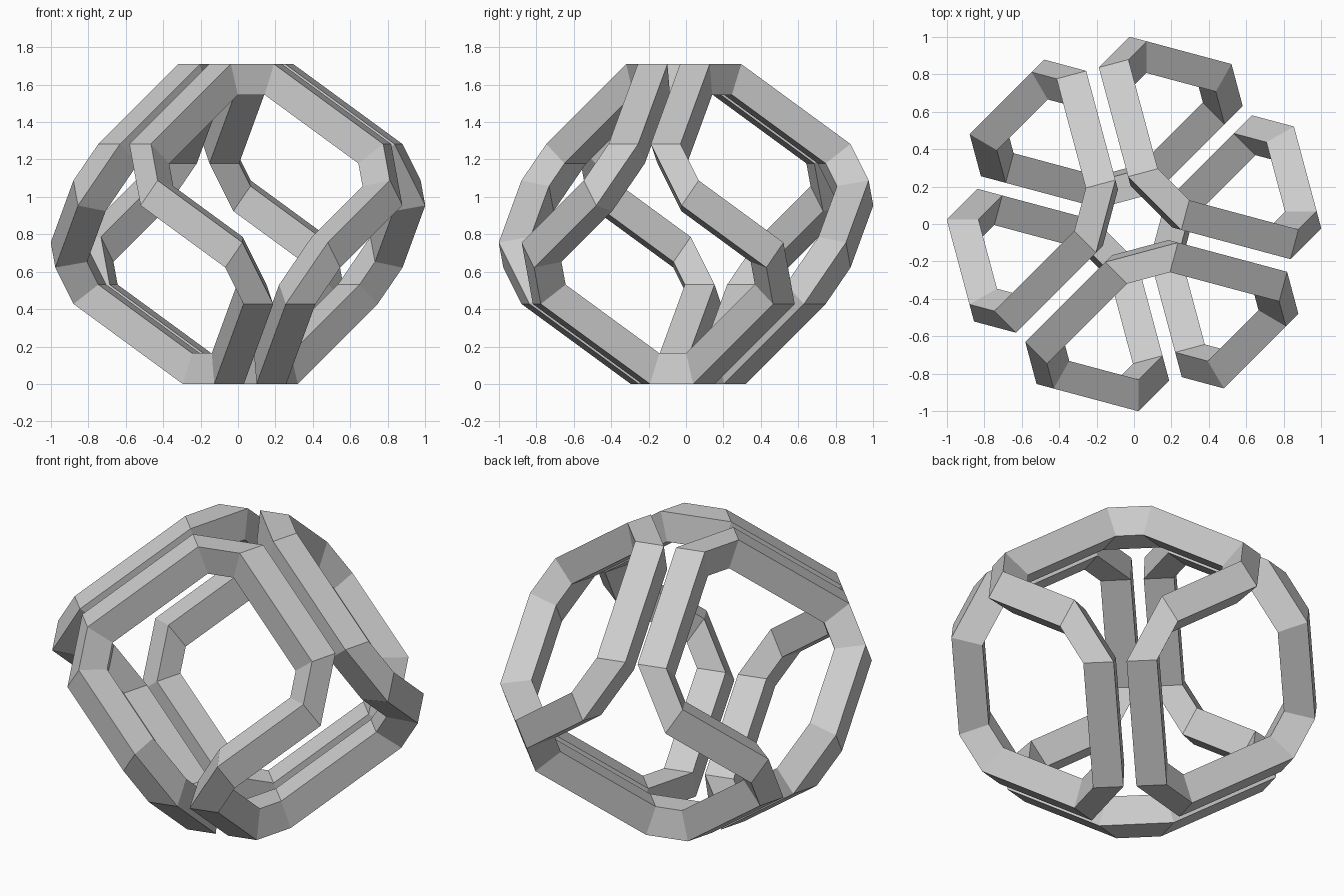
import bpy, bmesh
from math import sqrt, radians, cos, sin
from mathutils import Vector, Matrix

if "Cube" in bpy.data.objects:
    bpy.data.objects.remove(bpy.data.objects["Cube"])

S = 0.164            # bar width and thickness
GAP = 0.035          # half gap between twin bars
M = GAP + S / 2      # offset of a twin bar from its cube edge
E, D = 0.844, 0.855  # distance of edge faces and pole corner faces from the centre
D2 = D + M * sqrt(2 / 3)


def N(*v):
    return Vector(v).normalized()


def section(edge, e, corner, d, side, s1, s2):
    """Four-point joint: edge plane x corner plane x side plane, outer and inner."""
    inv = Matrix((edge, corner, side)).inverted()
    return [inv @ Vector((e - t, d - t, s))
            for t, s in ((0, s1), (0, s2), (S, s2), (S, s1))]


# Joints of half a unit, in cube coordinates (pole corner at 1,1,1)
top = (N(0, 1, 1), E)
far = (N(-1, 1, 1), D2)
A = section(*top, N(1, 1, 1), D, N(0, -1, 1), GAP, GAP + S)
B = section(*top, *far, N(0, -1, 1), GAP, GAP + S)
C = section(N(-1, 0, 1), E + M, *far, N(1, 0, 1), -S / 2, S / 2)


def swap(sec):
    return [sec[i] for i in (1, 0, 3, 2)]


def half_turn(sec):
    return swap([Vector((-p.z, -p.y, -p.x)) for p in sec])


unit = [A, B, C] + [half_turn(s) for s in (C, B, A)]

# Six rotary-reflected units form one closed loop
loop = []
for k in range(6):
    loop += [swap(s) if k % 2 else s for s in unit]
    unit = [[Vector((-p.z, -p.x, -p.y)) for p in s] for s in unit]

# Stand the cube on its corner
axes = [Vector((sqrt(2 / 3) * cos(radians(a)), sqrt(2 / 3) * sin(radians(a)), 1 / sqrt(3)))
        for a in (-75, 165, 45)]
to_world = Matrix(axes).transposed()

bm = bmesh.new()
rings = [[bm.verts.new(to_world @ p + Vector((0, 0, D))) for p in s] for s in loop]
for r, q in zip(rings, rings[1:] + rings[:1]):
    for i in range(4):
        j = (i + 1) % 4
        bm.faces.new((r[i], r[j], q[j], q[i]))
bmesh.ops.recalc_face_normals(bm, faces=bm.faces)
mesh = bpy.data.meshes.new("cube_loop")
bm.to_mesh(mesh)
bm.free()
bpy.context.collection.objects.link(bpy.data.objects.new("cube_loop", mesh))
